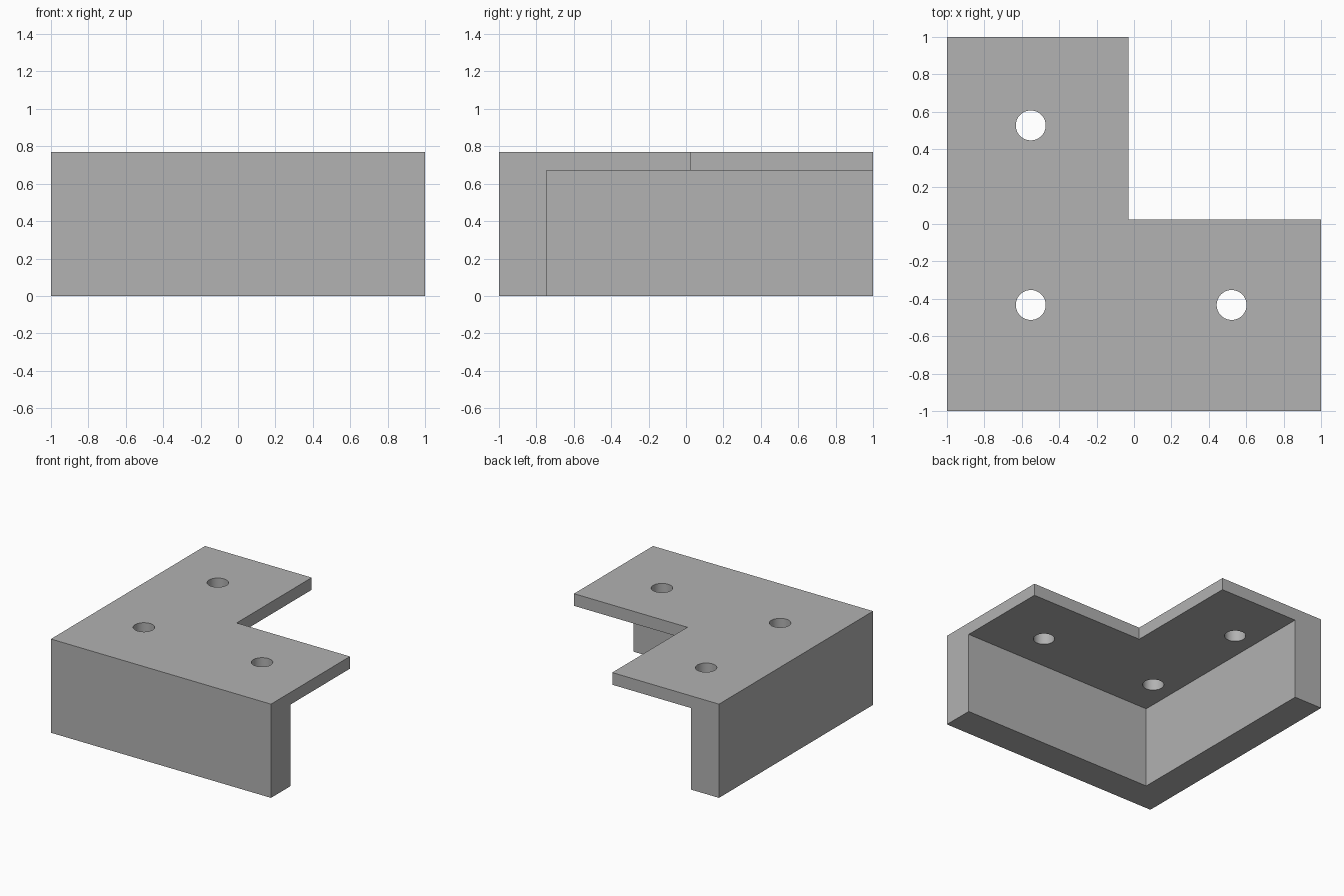
import bpy, bmesh

cube = bpy.data.objects.get("Cube")
if cube:
    bpy.data.objects.remove(cube, do_unlink=True)

HEIGHT, PLATE_BOTTOM = 0.77, 0.67
WALL_INNER = -0.745            # inner face of both walls
NOTCH_X, NOTCH_Y = -0.03, 0.025
HOLE_RADIUS = 0.08
HOLES = [(-0.552, 0.527), (-0.552, -0.433), (0.522, -0.433)]

grey = bpy.data.materials.new("plain grey")
grey.use_nodes = True
colour = (0.445, 0.445, 0.445, 1)
grey.diffuse_color = colour
grey.node_tree.nodes["Principled BSDF"].inputs["Base Color"].default_value = colour


def prism(name, outline, z0, z1):
    """Extrude a flat outline from z0 up to z1."""
    bm = bmesh.new()
    base = bm.faces.new([bm.verts.new((x, y, z0)) for x, y in outline])
    top = bmesh.ops.extrude_face_region(bm, geom=[base])["geom"]
    verts = [v for v in top if isinstance(v, bmesh.types.BMVert)]
    bmesh.ops.translate(bm, verts=verts, vec=(0, 0, z1 - z0))
    bmesh.ops.recalc_face_normals(bm, faces=bm.faces)
    mesh = bpy.data.meshes.new(name)
    bm.to_mesh(mesh)
    bm.free()
    mesh.materials.append(grey)
    obj = bpy.data.objects.new(name, mesh)
    bpy.context.collection.objects.link(obj)
    return obj


def cut(target, cutter):
    """Subtract the cutter, then discard it."""
    cutter.hide_render = True
    mod = target.modifiers.new("cut", "BOOLEAN")
    mod.operation, mod.solver, mod.object = "DIFFERENCE", "EXACT", cutter
    bpy.context.view_layer.objects.active = target
    bpy.ops.object.modifier_apply(modifier=mod.name)
    bpy.data.objects.remove(cutter, do_unlink=True)


# L-shaped block
bracket = prism("corner_bracket", [(-1, -1), (1, -1), (1, NOTCH_Y), (NOTCH_X, NOTCH_Y),
                                   (NOTCH_X, 1), (-1, 1)], 0, HEIGHT)

# Hollow beneath the plate, leaving the front and side walls
w = WALL_INNER
cut(bracket, prism("hollow", [(w, w), (2, w), (2, 2), (w, 2)], -1, PLATE_BOTTOM))

# Screw holes through the plate
for x, y in HOLES:
    bpy.ops.mesh.primitive_cylinder_add(vertices=64, radius=HOLE_RADIUS, depth=1,
                                        location=(x, y, HEIGHT))
    drill = bpy.context.object
    drill.data.materials.append(grey)
    cut(bracket, drill)

# Smooth hole walls, sharp block edges
bpy.ops.object.select_all(action="DESELECT")
bracket.select_set(True)
bpy.context.view_layer.objects.active = bracket
bpy.ops.object.shade_smooth_by_angle()
